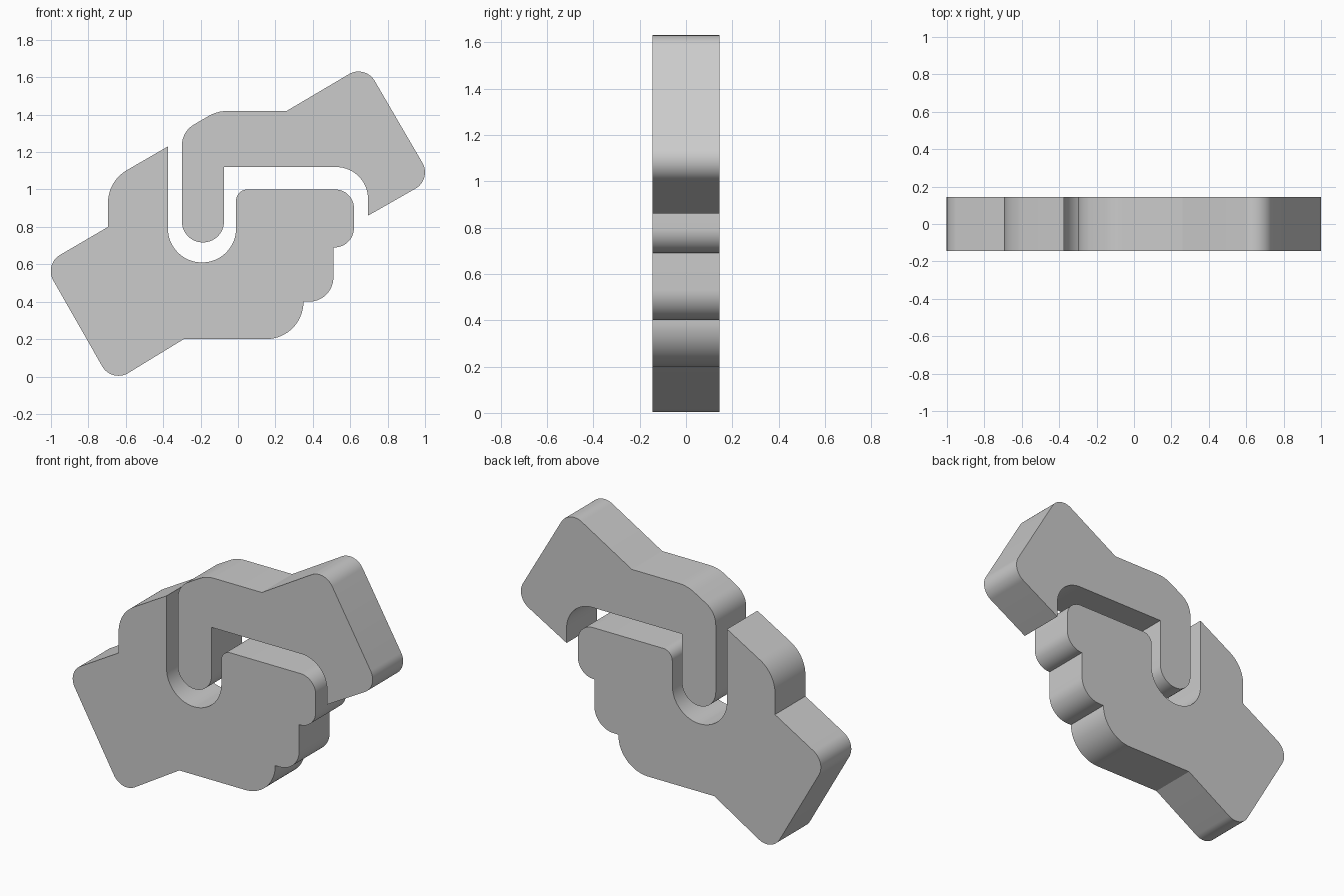
import bpy, bmesh
from math import tan, radians
from mathutils import Vector

if "Cube" in bpy.data.objects:
    bpy.data.objects.remove(bpy.data.objects["Cube"])

HALF = 0.145  # half thickness in y


def rounded(profile, step=6):
    """Replace each (x, z, radius) corner by a tangent arc."""
    out = []
    n = len(profile)
    for i, (x, z, r) in enumerate(profile):
        p = Vector((x, z))
        if r == 0:
            out.append(p)
            continue
        a = (Vector(profile[i - 1][:2]) - p).normalized()
        b = (Vector(profile[(i + 1) % n][:2]) - p).normalized()
        t = r / tan(a.angle(b) / 2)
        centre = p + (a + b).normalized() * (r * r + t * t) ** 0.5
        start, end = p + a * t - centre, p + b * t - centre
        count = max(4, round(start.angle(end) / radians(step)))
        for k in range(count + 1):
            direction = start.normalized().slerp(end.normalized(), k / count)
            out.append(centre + direction.normalized() * r)
    return out


def slab(name, profile):
    """Extrude a rounded front profile through the thickness."""
    bm = bmesh.new()
    face = bm.faces.new([bm.verts.new((p.x, -HALF, p.y)) for p in rounded(profile)])
    ext = bmesh.ops.extrude_face_region(bm, geom=[face], use_keep_orig=True)
    moved = [v for v in ext["geom"] if isinstance(v, bmesh.types.BMVert)]
    bmesh.ops.translate(bm, vec=(0, 2 * HALF, 0), verts=moved)
    bmesh.ops.remove_doubles(bm, verts=bm.verts, dist=1e-4)
    bmesh.ops.recalc_face_normals(bm, faces=bm.faces)
    mesh = bpy.data.meshes.new(name)
    bm.to_mesh(mesh)
    bm.free()
    ob = bpy.data.objects.new(name, mesh)
    bpy.context.collection.objects.link(ob)
    bpy.ops.object.select_all(action='DESELECT')
    ob.select_set(True)
    bpy.context.view_layer.objects.active = ob
    bpy.ops.object.shade_smooth_by_angle(angle=radians(20))


# Lower hand: cuff, stepped fingers, palm slot, back of hand
slab("lower_hand", [
    (-1.037, 0.60, 0.1), (-0.675, -0.035, 0.1), (-0.29, 0.20, 0),
    (0.35, 0.20, 0.199), (0.35, 0.40, 0), (0.51, 0.40, 0.13),
    (0.51, 0.69, 0), (0.62, 0.69, 0.105), (0.62, 1.0, 0.1),
    (-0.01, 1.0, 0.06), (-0.01, 0.61, 0.182), (-0.375, 0.61, 0.182),
    (-0.375, 1.23, 0), (-0.695, 1.045, 0.2), (-0.695, 0.80, 0)])

# Upper hand: thumb hooked into the slot, knuckles, cuff
slab("upper_hand", [
    (-0.30, 0.717, 0.112), (-0.075, 0.717, 0.112), (-0.075, 1.12, 0),
    (0.695, 1.12, 0.17), (0.695, 0.86, 0), (1.037, 1.055, 0.1),
    (0.68, 1.668, 0.1), (0.26, 1.42, 0), (-0.11, 1.42, 0.2),
    (-0.30, 1.31, 0.13)])
